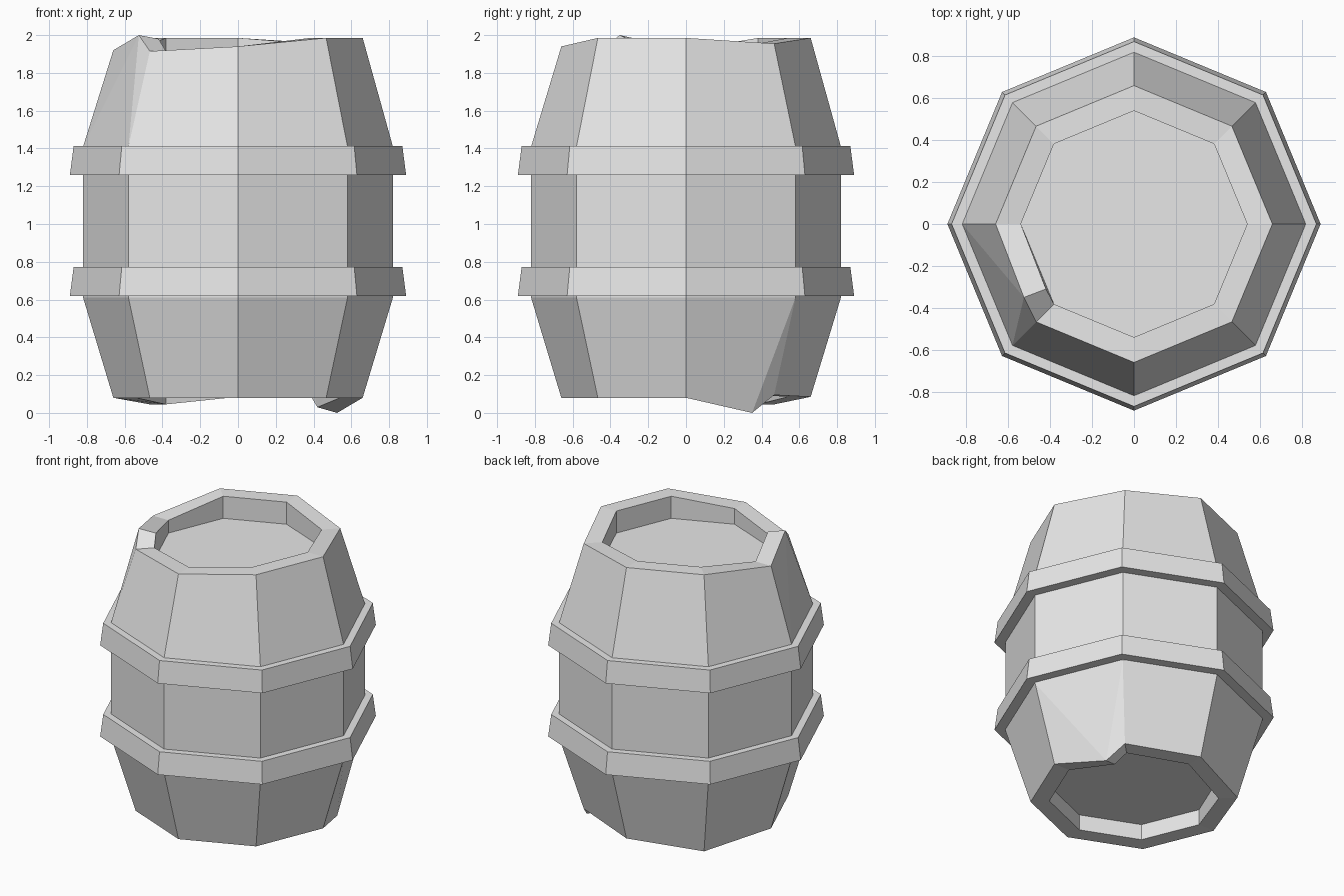
import bpy, bmesh
from math import cos, sin, tau

cube = bpy.data.objects.get("Cube")
if cube:
    bpy.data.objects.remove(cube)

SIDES = 8  # corner 0 points to +x, counting anticlockwise from above

grey = bpy.data.materials.new("light_grey")
grey.use_nodes = True
grey.diffuse_color = (0.8, 0.8, 0.8, 1)
grey.node_tree.nodes["Principled BSDF"].inputs["Base Color"].default_value = (0.8, 0.8, 0.8, 1)


def add_ring(bm, radius, heights):
    """One octagonal ring; heights is a number or one height per corner."""
    if not isinstance(heights, list):
        heights = [heights] * SIDES
    return [bm.verts.new((radius * cos(tau * i / SIDES), radius * sin(tau * i / SIDES), z))
            for i, z in enumerate(heights)]


def bridge(bm, low, high):
    for i in range(SIDES):
        j = (i + 1) % SIDES
        bm.faces.new((low[i], low[j], high[j], high[i]))


def finish(bm, name):
    bmesh.ops.recalc_face_normals(bm, faces=bm.faces[:])
    mesh = bpy.data.meshes.new(name)
    bm.to_mesh(mesh)
    bm.free()
    mesh.materials.append(grey)
    obj = bpy.data.objects.new(name, mesh)
    bpy.context.collection.objects.link(obj)
    return obj


def connect(a, b):
    """Cut the face shared by two corners, unless an edge is there already."""
    if any(b in e.verts for e in a.link_edges):
        return
    for face in a.link_faces:
        if b in face.verts:
            bmesh.utils.face_split(face, a, b)
            return


def chip(outer, inner, belly, floor, a, b, outer_pos, inner_pos):
    """Break the rim between corners a and b with a raised splinter."""
    new = []
    for ring, pos in ((outer, outer_pos), (inner, inner_pos)):
        edge = next(e for e in ring[a].link_edges if ring[b] in e.verts)
        _, vert = bmesh.utils.edge_split(edge, ring[a], 0.5)
        vert.co = pos
        new.append(vert)
    connect(new[0], new[1])
    for corner in (a, b):
        connect(new[0], belly[corner])
        connect(new[1], floor[corner])


# Barrel body with worn, uneven rims and sunken ends
bm = bmesh.new()
top_rim = [1.985, 1.955, 1.985, 1.985, 1.92, 1.915, 1.94, 1.985]
bottom_rim = [0.08, 0.095, 0.085, 0.045, 0.08, 0.08, 0.08, 0.08]
rings = [add_ring(bm, r, z) for r, z in (
    (0.54, 0.19), (0.54, bottom_rim), (0.66, bottom_rim), (0.82, 0.61),
    (0.82, 1.41), (0.66, top_rim), (0.54, top_rim), (0.54, 1.83))]
for low, high in zip(rings, rings[1:]):
    bridge(bm, low, high)
bm.faces.new(rings[0])
bm.faces.new(rings[-1])
chip(rings[5], rings[6], rings[4], rings[7], 4, 5, (-0.525, -0.35, 2.0), (-0.42, -0.31, 1.98))
chip(rings[2], rings[1], rings[3], rings[0], 0, 1, (0.525, 0.35, 0.0), (0.42, 0.31, 0.03))
finish(bm, "barrel_body")

# Two hoops, slightly wider at their lower edge
for name, base in (("lower_hoop", 0.62), ("upper_hoop", 1.26)):
    bm = bmesh.new()
    loop = [add_ring(bm, r, base + z) for r, z in (
        (0.81, 0), (0.89, 0), (0.87, 0.153), (0.81, 0.153))]
    for low, high in zip(loop, loop[1:] + loop[:1]):
        bridge(bm, low, high)
    finish(bm, name)
